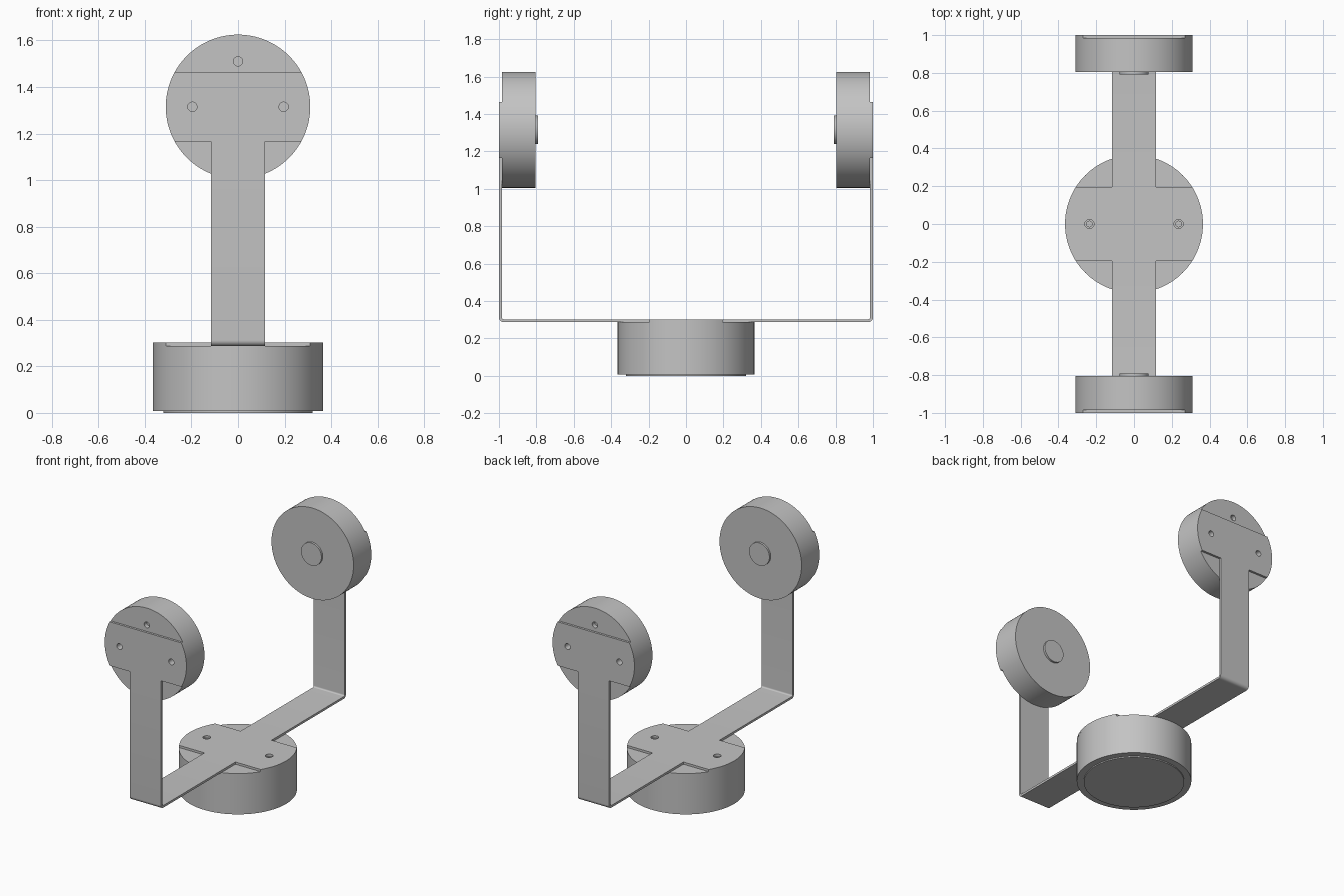
import bpy
import bmesh
from math import sin, cos, pi, sqrt, asin, radians
from mathutils import Matrix

default_cube = bpy.data.objects.get("Cube")
if default_cube:
    bpy.data.objects.remove(default_cube, do_unlink=True)

grey = bpy.data.materials.new("satin grey")
grey.use_nodes = True
grey.diffuse_color = (0.55, 0.55, 0.55, 1)
grey.node_tree.nodes["Principled BSDF"].inputs["Base Color"].default_value = grey.diffuse_color

# Shared dimensions
SHEET = 0.015
HALF_STRAP = 0.117
BASE_R, BASE_TOP, BASE_HALF = 0.365, 0.287, 0.195
HEAD_R, HEAD_Z, HEAD_HALF = 0.31, 1.315, 0.15
HEAD_IN, HEAD_OUT = 0.805, 0.985


def arc(radius, start, end, steps, cx=0, cy=0):
    """Points along an arc, both ends included."""
    angles = [start + (end - start) * i / steps for i in range(steps + 1)]
    return [(cx + radius * cos(a), cy + radius * sin(a)) for a in angles]


def circle(radius, cx=0, cy=0, sides=128):
    return arc(radius, 0, 2 * pi, sides, cx, cy)[:-1]


def clipped_disc(radius, half):
    """Disc cut by two straight lines at y = +half and y = -half."""
    a = asin(half / radius)
    return arc(radius, -a, a, 40) + arc(radius, pi - a, pi + a, 40)


def prism(name, outline, low, high, matrix=Matrix()):
    """Extrude an outline from local z low to high."""
    bm = bmesh.new()
    face = bm.faces.new([bm.verts.new((x, y, low)) for x, y in outline])
    extruded = bmesh.ops.extrude_face_region(bm, geom=[face])["geom"]
    verts = [v for v in extruded if isinstance(v, bmesh.types.BMVert)]
    bmesh.ops.translate(bm, vec=(0, 0, high - low), verts=verts)
    bmesh.ops.transform(bm, matrix=matrix, verts=bm.verts)
    bmesh.ops.recalc_face_normals(bm, faces=bm.faces)
    mesh = bpy.data.meshes.new(name)
    bm.to_mesh(mesh)
    bm.free()
    mesh.materials.append(grey)
    obj = bpy.data.objects.new(name, mesh)
    bpy.context.collection.objects.link(obj)
    return obj


def drill(obj, x, y, radius, low, high, matrix=Matrix()):
    """Cut a round hole, then discard the cutter."""
    cutter = prism("hole_cutter", circle(radius, x, y, 32), low, high, matrix)
    cutter.hide_render = True
    mod = obj.modifiers.new("hole", 'BOOLEAN')
    mod.operation = 'DIFFERENCE'
    mod.solver = 'EXACT'
    mod.object = cutter
    bpy.context.view_layer.objects.active = obj
    bpy.ops.object.modifier_apply(modifier=mod.name)
    bpy.data.objects.remove(cutter, do_unlink=True)


parts = []

# Base drum with a slightly smaller foot pad
base = prism("base_drum", circle(BASE_R), 0.008, BASE_TOP)
foot = prism("foot_pad", circle(0.32), 0, 0.008)
base_plate = prism("base_plate", clipped_disc(BASE_R, BASE_HALF), BASE_TOP, BASE_TOP + SHEET)
for x in (-0.236, 0.236):
    drill(base_plate, x, 0, 0.024, BASE_TOP - 0.05, BASE_TOP + 0.05)
    drill(base, x, 0, 0.015, BASE_TOP - 0.04, BASE_TOP + 0.05)
parts += [base, foot, base_plate]

# Bent strap side profile: local x, y, z become world y, z, x
SIDEWAYS = Matrix(((0, 0, 1, 0), (1, 0, 0, 0), (0, 1, 0, 0), (0, 0, 0, 1)))
BEND = 0.025
bend_y, bend_z = -1 + BEND, BASE_TOP + BEND
strap_end = HEAD_Z - HEAD_HALF
profile = [(-BASE_HALF, BASE_TOP)]
profile += arc(BEND, 1.5 * pi, pi, 10, bend_y, bend_z)
profile += [(-1, strap_end), (-1 + SHEET, strap_end)]
profile += arc(BEND - SHEET, pi, 1.5 * pi, 10, bend_y, bend_z)
profile += [(-BASE_HALF, BASE_TOP + SHEET)]

# Matching front and back arms
for side, turn in (("front", 0), ("back", pi)):
    spin = Matrix.Rotation(turn, 4, 'Z')
    upright = spin @ Matrix.Translation((0, 0, HEAD_Z)) @ Matrix.Rotation(radians(90), 4, 'X')
    strap = prism(side + "_strap", profile, -HALF_STRAP, HALF_STRAP, spin @ SIDEWAYS)
    head = prism(side + "_head_drum", circle(HEAD_R), HEAD_IN, HEAD_OUT, upright)
    plate = prism(side + "_head_plate", clipped_disc(HEAD_R, HEAD_HALF),
                  HEAD_OUT, HEAD_OUT + SHEET, upright)
    button = prism(side + "_button", circle(0.077, sides=64), HEAD_IN - 0.014, HEAD_IN, upright)
    for x in (-0.196, 0.196):
        drill(plate, x, 0, 0.02, HEAD_OUT - 0.05, HEAD_OUT + 0.05, upright)
    for x, y in ((-0.196, 0), (0.196, 0), (0, 0.195)):
        drill(head, x, y, 0.02, HEAD_OUT - 0.03, HEAD_OUT + 0.05, upright)
    parts += [strap, head, plate, button]

# Smooth the round walls, keep the edges crisp
bpy.ops.object.select_all(action='DESELECT')
for obj in parts:
    obj.select_set(True)
bpy.context.view_layer.objects.active = parts[0]
bpy.ops.object.shade_smooth_by_angle(angle=radians(30))
